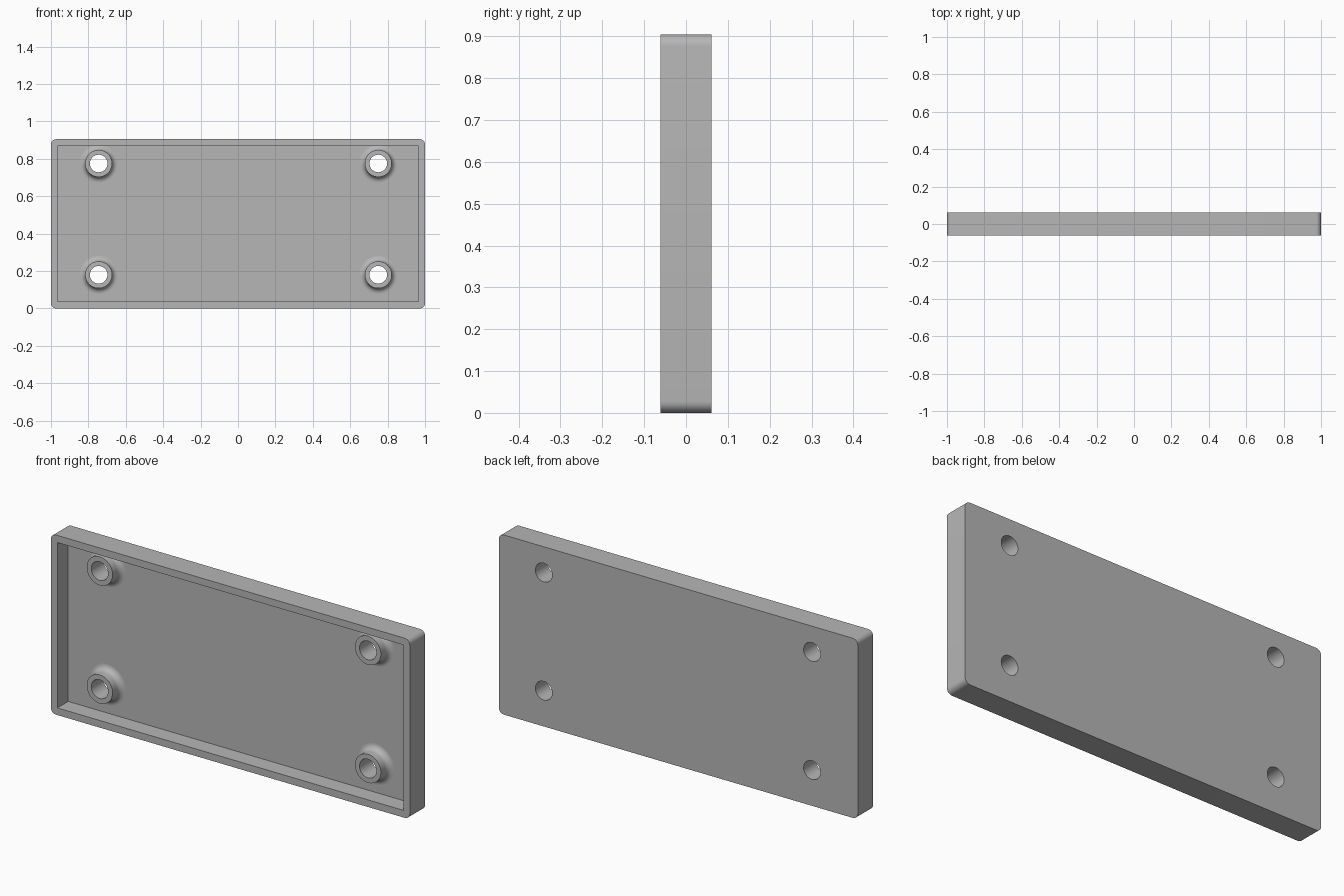
import bpy, bmesh, math
from mathutils import Matrix

if "Cube" in bpy.data.objects:
    bpy.data.objects.remove(bpy.data.objects["Cube"], do_unlink=True)

HEIGHT, HALF_Y, WALL, CORNER = 0.905, 0.061, 0.036, 0.028
FLOOR_Y = HALF_Y - WALL
BOSS_Y = -0.037
HOLE_R, BOSS_R, FILLET = 0.047, 0.072, 0.03
SEGMENTS = 48
CENTRES = [(x, z) for x in (-0.745, 0.75) for z in (0.18, 0.775)]

grey = bpy.data.materials.new("plain grey")
grey.use_nodes = True
colour = (0.47, 0.47, 0.47, 1)
grey.diffuse_color = colour
grey.node_tree.nodes["Principled BSDF"].inputs["Base Color"].default_value = colour


def finish(bm, name):
    bmesh.ops.recalc_face_normals(bm, faces=bm.faces)
    mesh = bpy.data.meshes.new(name)
    bm.to_mesh(mesh)
    bm.free()
    mesh.materials.append(grey)
    obj = bpy.data.objects.new(name, mesh)
    bpy.context.collection.objects.link(obj)
    return obj


def box(name, size, centre, radius=0):
    bm = bmesh.new()
    bmesh.ops.create_cube(bm, size=1, matrix=Matrix.Translation(centre) @ Matrix.Diagonal((*size, 1)))
    if radius:
        edges = [e for e in bm.edges if abs(e.verts[0].co.y - e.verts[1].co.y) > size[1] / 2]
        bmesh.ops.bevel(bm, geom=edges, offset=radius, segments=8, profile=0.5, affect='EDGES')
    return finish(bm, name)


def activate(obj):
    bpy.ops.object.select_all(action='DESELECT')
    obj.select_set(True)
    bpy.context.view_layer.objects.active = obj


def cut(target, cutter):
    mod = target.modifiers.new("cut", 'BOOLEAN')
    mod.operation, mod.solver, mod.object = 'DIFFERENCE', 'EXACT', cutter
    activate(target)
    bpy.ops.object.modifier_apply(modifier=mod.name)
    bpy.data.objects.remove(cutter, do_unlink=True)


def smooth(obj):
    activate(obj)
    bpy.ops.object.shade_smooth_by_angle(angle=math.radians(30))


# Tray: rounded plate, hollowed from the front
tray = box("tray", (2, 2 * HALF_Y, HEIGHT), (0, 0, HEIGHT / 2), CORNER)
cut(tray, box("cavity_cutter", (2 - 2 * WALL, 0.4, HEIGHT - 2 * WALL),
              (0, FLOOR_Y - 0.2, HEIGHT / 2)))

# Screw holes through the back
turn = Matrix.Rotation(math.pi / 2, 4, 'X')
for x, z in CENTRES:
    bm = bmesh.new()
    bmesh.ops.create_cone(bm, cap_ends=True, segments=SEGMENTS, radius1=HOLE_R, radius2=HOLE_R,
                          depth=0.5, matrix=Matrix.Translation((x, 0, z)) @ turn)
    cut(tray, finish(bm, "hole_cutter"))
smooth(tray)

# Hollow bosses with a rounded fillet onto the floor
profile = [(BOSS_R + FILLET * (1 - math.sin(a)), FLOOR_Y - FILLET * (1 - math.cos(a)))
           for a in (i * math.pi / 16 for i in range(9))]
profile += [(BOSS_R, BOSS_Y), (HOLE_R, BOSS_Y), (HOLE_R, FLOOR_Y)]
names = ("right_lower_boss", "right_upper_boss", "left_lower_boss", "left_upper_boss")
for name, (x, z) in zip(names, CENTRES):
    bm = bmesh.new()
    rings = []
    for i in range(SEGMENTS):
        a = math.tau * i / SEGMENTS
        rings.append([bm.verts.new((x + r * math.cos(a), y, z + r * math.sin(a))) for r, y in profile])
    for i, ring in enumerate(rings):
        after = rings[(i + 1) % SEGMENTS]
        for j in range(len(profile) - 1):
            bm.faces.new((ring[j], after[j], after[j + 1], ring[j + 1]))
    # Close the underside so the boss is a solid ring
    for i, ring in enumerate(rings):
        after = rings[(i + 1) % SEGMENTS]
        bm.faces.new((ring[-1], after[-1], after[0], ring[0]))
    smooth(finish(bm, name))
